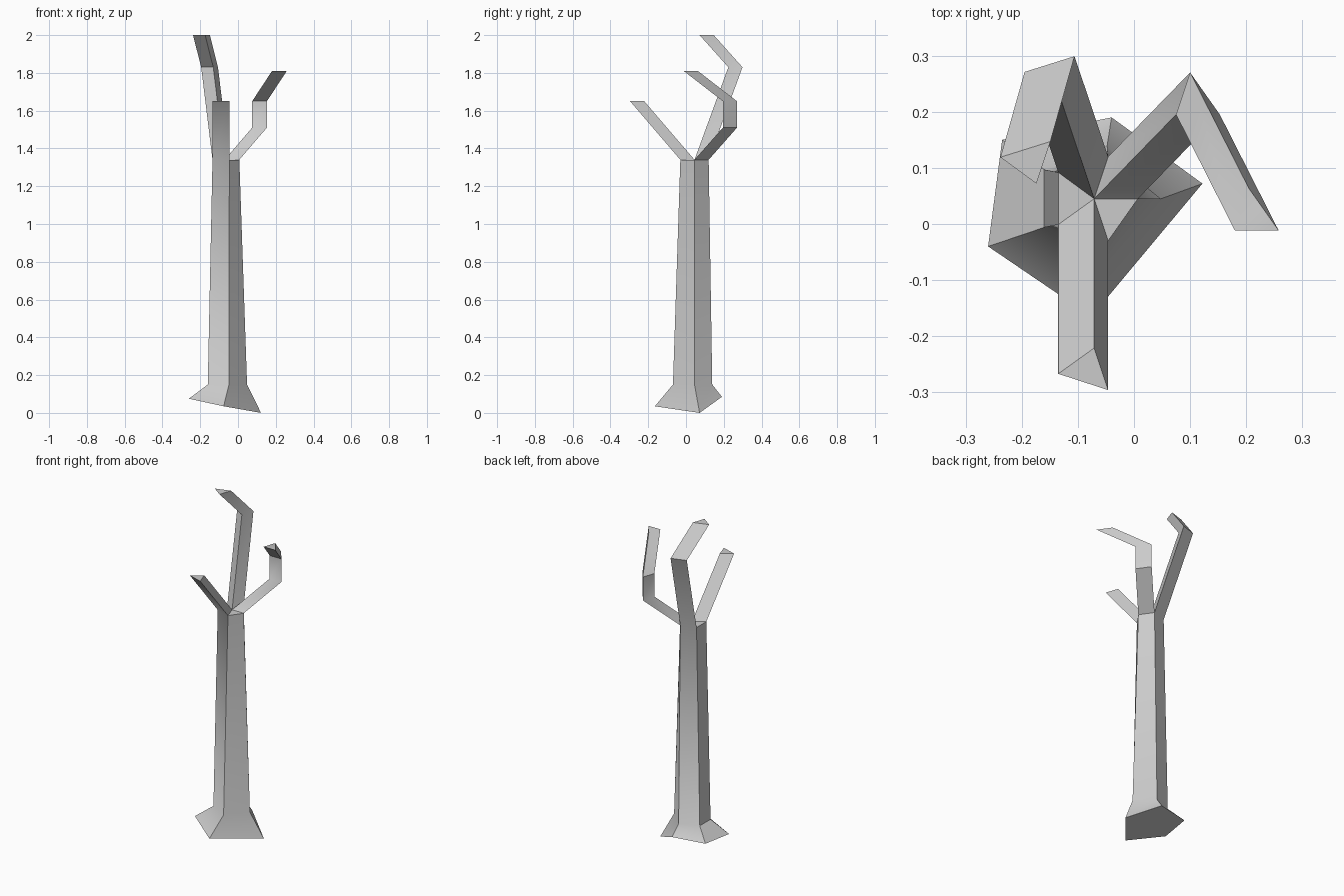
import bpy, bmesh
from mathutils import Vector
from math import radians

if "Cube" in bpy.data.objects:
    bpy.data.objects.remove(bpy.data.objects["Cube"])

# Five-sided trunk rings (right, back, back left, front left, front)
base = [(0.122, 0.072, 0.0), (-0.04, 0.19, 0.085), (-0.235, 0.15, 0.082),
        (-0.26, -0.04, 0.075), (-0.076, -0.165, 0.035)]
flare = [(0.048, 0.045, 0.15), (-0.048, 0.139, 0.15), (-0.16, 0.097, 0.15),
         (-0.16, -0.006, 0.15), (-0.048, -0.069, 0.15)]
crown = [(0.007, 0.045, 1.34), (-0.046, 0.12, 1.34), (-0.135, 0.092, 1.34),
         (-0.135, -0.001, 1.34), (-0.046, -0.03, 1.34)]
hub = (-0.071, 0.045, 1.34)

# Branches: crown segment index -> successive steps of the triangular section
branches = {
    0: [(0.146, 0.15, 0.17), (0, 0, 0.14), (0.105, -0.207, 0.16)],
    1: [(-0.06, 0.179, 0.49), (-0.043, -0.152, 0.17)],
    3: [(0, -0.266, 0.31)],
}

bm = bmesh.new()
rings = [[bm.verts.new(p) for p in ring] for ring in (base, flare, crown)]
centre = bm.verts.new(hub)

# Trunk walls and underside
for lo, hi in zip(rings, rings[1:]):
    for i in range(5):
        j = (i + 1) % 5
        bm.faces.new((lo[i], lo[j], hi[j], hi[i]))
bm.faces.new(rings[0][::-1])

# Each crown segment is either a flat cap or the root of a branch
for i in range(5):
    section = [rings[2][i], rings[2][(i + 1) % 5], centre]
    for step in branches.get(i, []):
        nxt = [bm.verts.new(v.co + Vector(step)) for v in section]
        for k in range(3):
            m = (k + 1) % 3
            bm.faces.new((section[k], section[m], nxt[m], nxt[k]))
        section = nxt
    bm.faces.new(section)

mesh = bpy.data.meshes.new("bare_tree")
bm.to_mesh(mesh)
bm.free()
tree = bpy.data.objects.new("bare_tree", mesh)
bpy.context.collection.objects.link(tree)

# Soft shading at the root flare, crisp trunk and branch edges
bpy.context.view_layer.objects.active = tree
tree.select_set(True)
bpy.ops.object.shade_smooth_by_angle(angle=radians(45))
